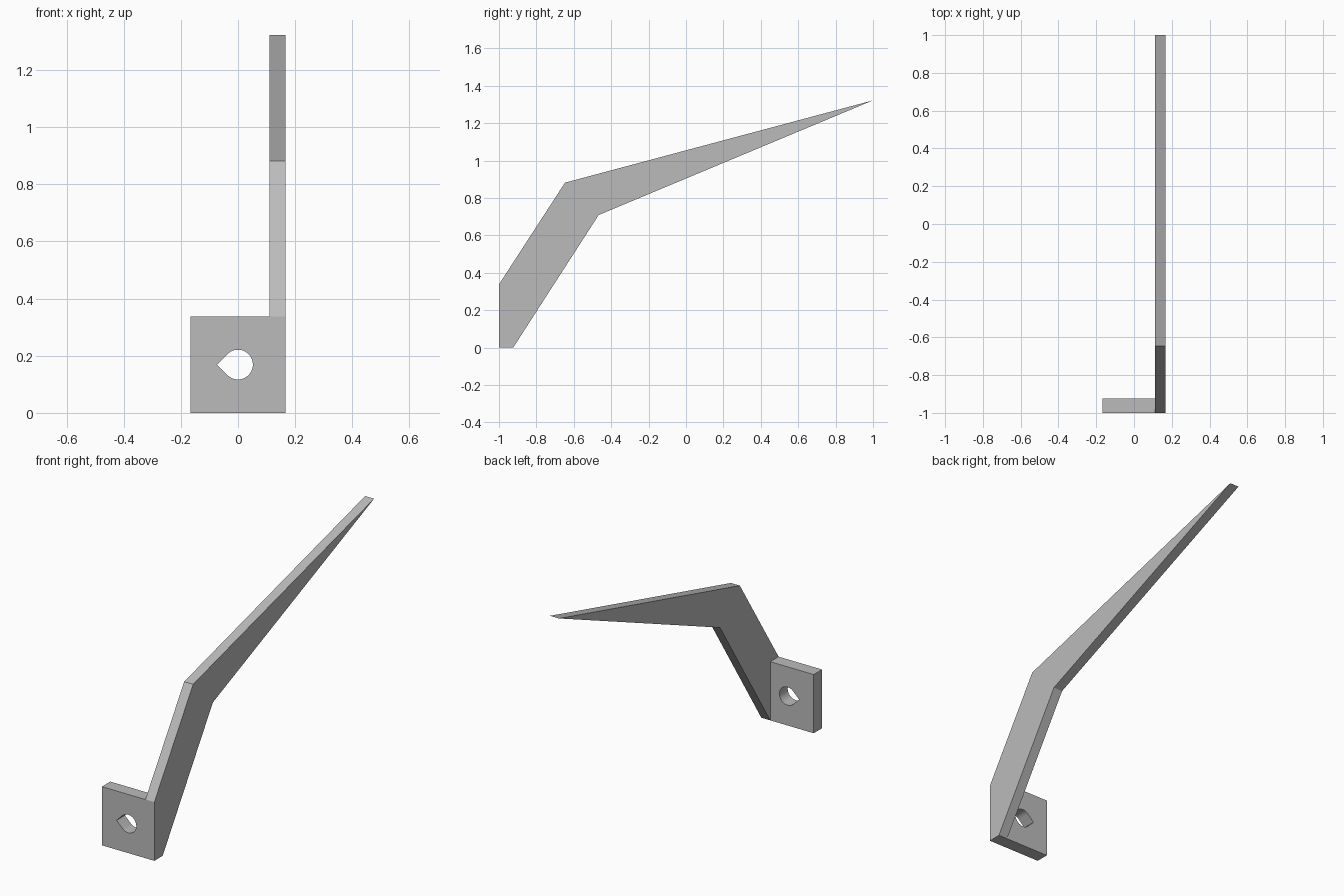
import bpy, bmesh, math
from mathutils import Vector

cube = bpy.data.objects.get("Cube")
if cube:
    bpy.data.objects.remove(cube, do_unlink=True)

grey = bpy.data.materials.new("plain grey")
grey.use_nodes = True
colour = (0.5, 0.5, 0.5, 1)
grey.diffuse_color = colour
grey.node_tree.nodes["Principled BSDF"].inputs["Base Color"].default_value = colour


def prism(name, points, depth):
    """Extrude a flat outline along the depth vector."""
    bm = bmesh.new()
    face = bm.faces.new([bm.verts.new(p) for p in points])
    moved = bmesh.ops.extrude_face_region(bm, geom=[face], use_keep_orig=True)["geom"]
    bmesh.ops.translate(bm, vec=depth, verts=[g for g in moved if isinstance(g, bmesh.types.BMVert)])
    bmesh.ops.recalc_face_normals(bm, faces=bm.faces)
    mesh = bpy.data.meshes.new(name)
    bm.to_mesh(mesh)
    bm.free()
    mesh.materials.append(grey)
    obj = bpy.data.objects.new(name, mesh)
    bpy.context.collection.objects.link(obj)
    return obj


HALF, ARM_X = 0.167, 0.11
FRONT, BACK = -1.0, -0.924
TOP = 0.338

# Bent arm tapering to a sharp tip
profile = [(FRONT, 0), (BACK, 0), (-0.467, 0.709), (1, 1.322), (-0.647, 0.882), (FRONT, TOP)]
prism("bent_arm", [(ARM_X, y, z) for y, z in profile], Vector((HALF - ARM_X, 0, 0)))

# Square mounting plate beside the foot of the arm
plate = prism("mounting_plate",
              [(-HALF, FRONT, 0), (ARM_X, FRONT, 0), (ARM_X, FRONT, TOP), (-HALF, FRONT, TOP)],
              Vector((0, BACK - FRONT, 0)))

# Teardrop hole: a round arc closed by two tangents meeting at a point
radius, steps = 0.052, 36
arc = [math.radians(-135 + 270 * i / steps) for i in range(steps + 1)]
outline = [(radius * math.cos(a), radius * math.sin(a)) for a in arc]
outline.append((-radius * math.sqrt(2), 0))
cutter = prism("hole_cutter", [(x, FRONT - 0.1, z + TOP / 2) for x, z in outline], Vector((0, 0.3, 0)))
cutter.hide_render = True
cutter.hide_set(True)
cut = plate.modifiers.new("bolt hole", 'BOOLEAN')
cut.operation = 'DIFFERENCE'
cut.solver = 'EXACT'
cut.object = cutter

# Smooth the hole wall while keeping every corner crisp
bpy.ops.object.select_all(action='DESELECT')
plate.select_set(True)
bpy.context.view_layer.objects.active = plate
bpy.ops.object.modifier_apply(modifier=cut.name)
bpy.ops.object.shade_smooth_by_angle(angle=math.radians(30))
bpy.data.objects.remove(cutter, do_unlink=True)
